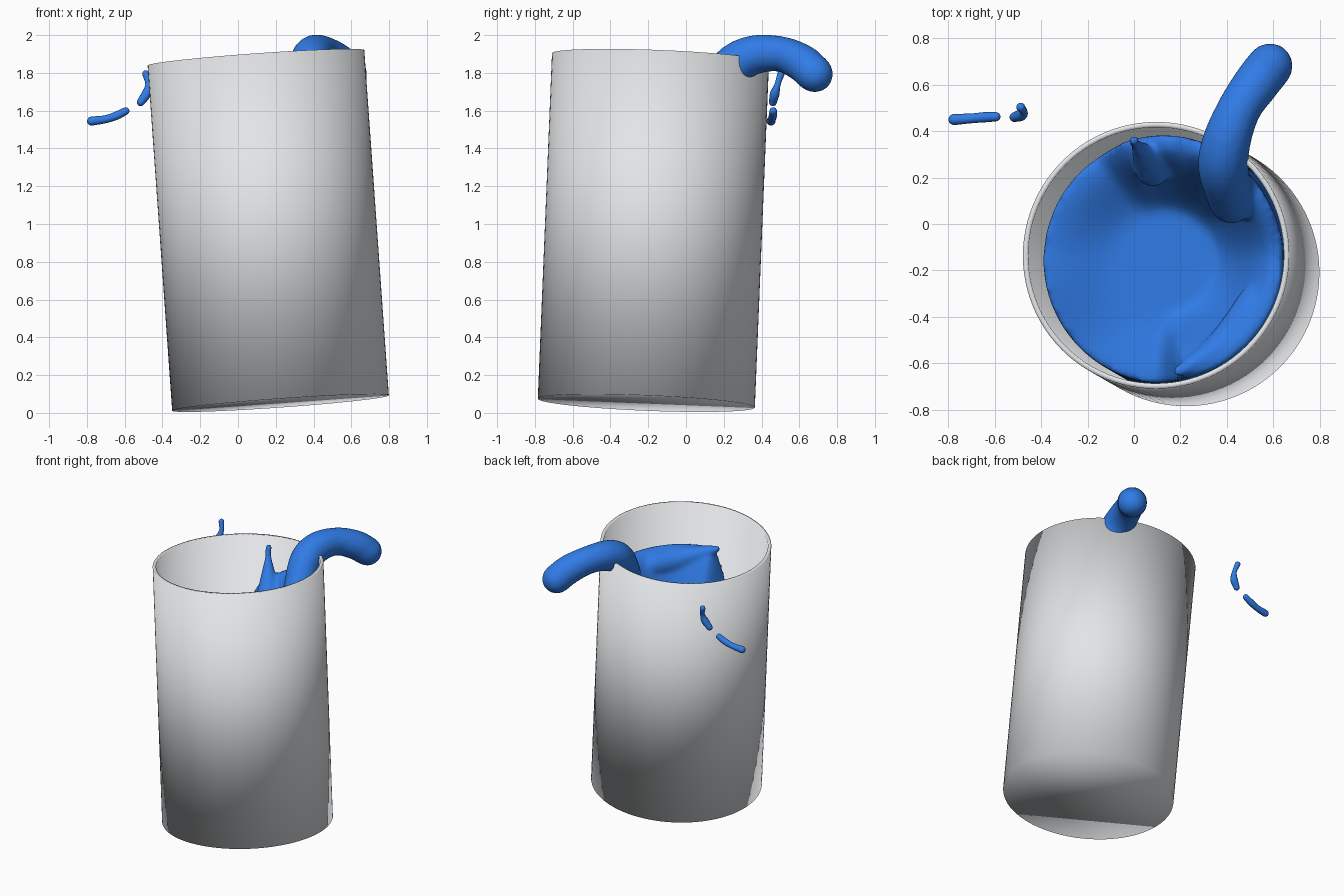
import bpy, bmesh, math
from mathutils import Vector

if "Cube" in bpy.data.objects:
    bpy.data.objects.remove(bpy.data.objects["Cube"])

BASE = Vector((0.225, -0.21, 0.052))
TOP = Vector((0.095, -0.135, 1.88))
AXIS = TOP - BASE


def material(name, rgb):
    m = bpy.data.materials.new(name)
    m.use_nodes = True
    m.diffuse_color = (*rgb, 1)
    m.node_tree.nodes["Principled BSDF"].inputs["Base Color"].default_value = (*rgb, 1)
    return m


GREY = material("cup_grey", (0.78, 0.8, 0.82))
BLUE = material("liquid_blue", (0.03, 0.2, 0.8))


def finish(bm, name, mat):
    bmesh.ops.recalc_face_normals(bm, faces=bm.faces)
    me = bpy.data.meshes.new(name)
    bm.to_mesh(me)
    bm.free()
    me.materials.append(mat)
    for p in me.polygons:
        p.use_smooth = True
    ob = bpy.data.objects.new(name, me)
    bpy.context.collection.objects.link(ob)
    return ob


def loft(bm, rings):
    """Skin a list of equal rings of points and cap both ends."""
    vs = [[bm.verts.new(p) for p in ring] for ring in rings]
    n = len(vs[0])
    for a, b in zip(vs, vs[1:]):
        for i in range(n):
            j = (i + 1) % n
            bm.faces.new((a[i], a[j], b[j], b[i]))
    bm.faces.new(vs[0])
    bm.faces.new(vs[-1])


def spline(pts, steps=6):
    """Catmull-Rom through (x, y, z, radius) points."""
    q = [Vector(p) for p in pts]
    q = [2 * q[0] - q[1]] + q + [2 * q[-1] - q[-2]]
    out = []
    for a, b, c, d in zip(q, q[1:], q[2:], q[3:]):
        for k in range(steps):
            t = k / steps
            out.append(0.5 * (2 * b + (c - a) * t + (2 * a - 5 * b + 4 * c - d) * t**2
                              + (3 * b - a - 3 * c + d) * t**3))
    return out + [q[-2]]


def tube(bm, pts, n=16):
    """Round-ended tube with varying radius."""
    path = spline(pts)
    pos = [p.to_3d() for p in path]
    rad = [p[3] for p in path]
    t0, t1 = (pos[1] - pos[0]).normalized(), (pos[-1] - pos[-2]).normalized()
    cap = [math.radians(a) for a in (80, 60, 40, 20)]
    stations = [(pos[0] - t0 * rad[0] * math.sin(a), rad[0] * math.cos(a), t0) for a in cap]
    for i, p in enumerate(pos):
        t = (pos[min(i + 1, len(pos) - 1)] - pos[max(i - 1, 0)]).normalized()
        stations.append((p, rad[i], t))
    stations += [(pos[-1] + t1 * rad[-1] * math.sin(a), rad[-1] * math.cos(a), t1)
                 for a in reversed(cap)]
    rings = []
    side = t0.orthogonal().normalized()
    for p, r, t in stations:
        side = (side - t * side.dot(t)).normalized()
        up = t.cross(side)
        rings.append([p + r * (side * math.cos(2 * math.pi * k / n)
                               + up * math.sin(2 * math.pi * k / n)) for k in range(n)])
    loft(bm, rings)


# Tilted open cup: outer wall, rim, inner wall, floor
bm = bmesh.new()
N = 96
turn = Vector((0, 0, 1)).rotation_difference(AXIS)
L = AXIS.length
loft(bm, [[BASE + turn @ Vector((r * math.cos(2 * math.pi * k / N),
                                 r * math.sin(2 * math.pi * k / N), h)) for k in range(N)]
          for r, h in ((0.575, 0), (0.575, L), (0.552, L), (0.552, 0.03))])
finish(bm, "cup", GREY)

# Surface height of the liquid along the wall, by angle in degrees
EDGE = [(-180, 1.3), (-130, 1.25), (-95, 1.28), (-76, 1.62), (-45, 1.63), (0, 1.62),
        (35, 1.72), (52, 1.84), (68, 1.78), (85, 1.66), (102, 1.58), (125, 1.36), (180, 1.3)]


def ease(t):
    t = min(max(t, 0), 1)
    return t * t * (3 - 2 * t)


def edge_height(deg):
    for (a, ha), (b, hb) in zip(EDGE, EDGE[1:]):
        if a <= deg <= b:
            return ha + (hb - ha) * ease((deg - a) / (b - a))


def inside(r, ang, z):
    c = BASE + AXIS * ((z - BASE.z) / AXIS.z)
    return Vector((c.x + r * math.cos(ang), c.y + r * math.sin(ang), z))


# Liquid body with a wave climbing the wall
R = 0.528
bm = bmesh.new()
angles = [math.radians(-180 + 360 * k / N) for k in range(N)]
rings = [[inside(R, a, 0.14) for a in angles]]
for step in range(24):
    f = 1 - step / 24
    ring = []
    for a in angles:
        low = 1.25
        z = low + (edge_height(math.degrees(a)) - low) * ease((f - 0.38) / 0.55)
        ring.append(inside(R * f, a, z))
    rings.append(ring)
loft(bm, rings)

# Spilling arm, small spike and curling crest
tube(bm, [(0.42, 0.1, 1.66, 0.1), (0.385, 0.24, 1.83, 0.11), (0.4, 0.36, 1.895, 0.105),
          (0.455, 0.5, 1.9, 0.095), (0.53, 0.61, 1.855, 0.1), (0.585, 0.68, 1.795, 0.1)])
tube(bm, [(0.08, 0.24, 1.5, 0.08), (0.04, 0.3, 1.62, 0.05), (0.01, 0.34, 1.72, 0.025),
          (0, 0.36, 1.79, 0.022)])
tube(bm, [(0.53, -0.35, 1.52, 0.09), (0.44, -0.48, 1.53, 0.09), (0.32, -0.57, 1.57, 0.06),
          (0.19, -0.635, 1.62, 0.025)])
liquid = finish(bm, "splashing_liquid", BLUE)

# Fuse the liquid into one smooth skin
remesh = liquid.modifiers.new("fuse", "REMESH")
remesh.mode = "VOXEL"
remesh.voxel_size = 0.015
remesh.use_smooth_shade = True
smooth = liquid.modifiers.new("soften", "SMOOTH")
smooth.factor = 0.5
smooth.iterations = 6

# Flying drops
DROPS = {
    "outer_drop": [(-0.775, 0.45, 1.545, 0.024), (-0.7, 0.455, 1.555, 0.021),
                   (-0.64, 0.46, 1.575, 0.022), (-0.595, 0.462, 1.598, 0.02)],
    "inner_drop": [(-0.515, 0.46, 1.645, 0.021), (-0.485, 0.47, 1.69, 0.025),
                   (-0.475, 0.485, 1.74, 0.016), (-0.488, 0.503, 1.795, 0.019)],
}
for name, pts in DROPS.items():
    bm = bmesh.new()
    tube(bm, pts)
    finish(bm, name, BLUE)
